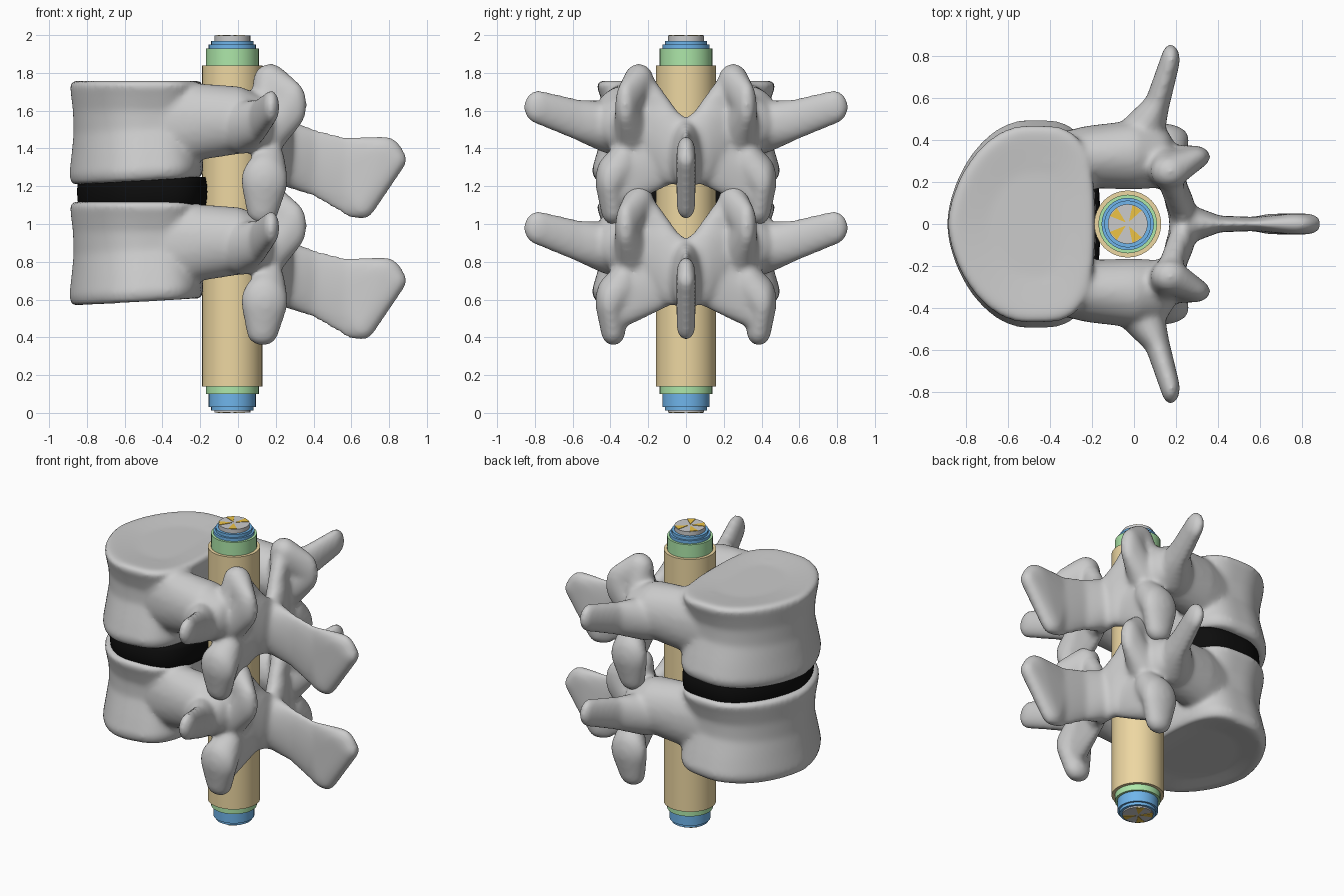
import bpy, bmesh, math

if "Cube" in bpy.data.objects:
    bpy.data.objects.remove(bpy.data.objects["Cube"])

def material(name, rgb):
    m = bpy.data.materials.new(name)
    m.diffuse_color = (*rgb, 1)
    m.use_nodes = True
    m.node_tree.nodes["Principled BSDF"].inputs["Base Color"].default_value = m.diffuse_color
    return m

def add_object(name, bm, mat=None, smooth=True):
    me = bpy.data.meshes.new(name)
    bmesh.ops.recalc_face_normals(bm, faces=bm.faces)
    bm.to_mesh(me)
    bm.free()
    if smooth:
        for p in me.polygons:
            p.use_smooth = True
    if mat:
        me.materials.append(mat)
    ob = bpy.data.objects.new(name, me)
    bpy.context.collection.objects.link(ob)
    return ob

ball = bmesh.new()
bmesh.ops.create_icosphere(ball, subdivisions=3, radius=1)
BALL = [v.co.copy() for v in ball.verts]
ball.free()

def hull(bm, blobs, side=1):
    """Convex skin around ellipsoids (x, y, z, rx, ry, rz)."""
    t = bmesh.new()
    for x, y, z, rx, ry, rz in blobs:
        for p in BALL:
            t.verts.new((x + p.x * rx, side * (y + p.y * ry), z + p.z * rz))
    bmesh.ops.convex_hull(t, input=t.verts[:])
    bmesh.ops.delete(t, geom=[v for v in t.verts if not v.link_faces], context='VERTS')
    me = bpy.data.meshes.new("tmp")
    t.to_mesh(me)
    t.free()
    bm.from_mesh(me)
    bpy.data.meshes.remove(me)

def chain(bm, blobs, side=1):
    for a, b in zip(blobs, blobs[1:]):
        hull(bm, [a, b], side)

def kidney_loft(bm, rings, tilt, front=0.39, back=0.315, half=0.49, cx=-0.50, n=64):
    """Rounded in front, squarer at the back; rings are (z, scale x, scale y)."""
    zmid = (rings[0][0] + rings[-1][0]) / 2
    loops = []
    for z, sx, sy in rings:
        loop = []
        for i in range(n):
            a = 2 * math.pi * i / n
            c, s = math.cos(a), math.sin(a)
            if c > 0:
                x, y = back * c ** 0.55, half * math.copysign(abs(s) ** 0.7, s)
            else:
                x, y = front * c, half * math.copysign(abs(s) ** 1.2, s)
            x, y = cx + x * sx, y * sy
            dz = tilt * (x + 0.88) / 0.7 if z < zmid else 0
            loop.append(bm.verts.new((x, y, z + dz)))
        loops.append(loop)
    for a, b in zip(loops, loops[1:]):
        for i in range(n):
            j = (i + 1) % n
            bm.faces.new((a[i], a[j], b[j], b[i]))
    bm.faces.new(loops[0][::-1])
    bm.faces.new(loops[-1])

# Vertebra: body, pedicles, processes and laminae fused by a voxel remesh
bm = bmesh.new()
kidney_loft(bm, [(1.225, .6, .6), (1.205, .93, .94), (1.215, .98, .99), (1.26, 1.01, 1.02),
                 (1.36, .98, .96), (1.48, .95, .88), (1.60, .96, .88), (1.68, .985, .93),
                 (1.735, 1.0, .97), (1.76, .96, .93), (1.757, .85, .82), (1.742, .5, .5)], 0.04)
bmesh.ops.recalc_face_normals(bm, faces=bm.faces)
for s in (1, -1):
    # pedicle, flowing out of the body's rear side
    chain(bm, [(-.42, .29, 1.52, .12, .13, .23), (-.22, .32, 1.54, .10, .15, .205),
               (0, .33, 1.55, .10, .165, .18), (.11, .32, 1.53, .09, .15, .15)], s)
    # transverse process
    chain(bm, [(.02, .40, 1.51, .12, .12, .14), (.11, .57, 1.55, .06, .06, .11),
               (.175, .785, 1.62, .045, .075, .09)], s)
    # superior articular process
    chain(bm, [(.14, .28, 1.56, .08, .11, .13), (.17, .25, 1.76, .09, .08, .09),
               (.29, .32, 1.63, .075, .055, .13), (.17, .28, 1.48, .07, .10, .13)], s)
    # lamina with its sloping upper edge
    chain(bm, [(.165, .24, 1.55, .06, .08, .22), (.225, .11, 1.43, .06, .05, .215),
               (.235, .02, 1.385, .07, .05, .19)], s)
    hull(bm, [(.17, .22, 1.72, .06, .06, .09), (.225, .03, 1.47, .05, .03, .10),
              (.18, .25, 1.5, .05, .06, .12)], s)
    hull(bm, [(.20, .10, 1.36, .05, .07, .16), (.17, .32, 1.28, .06, .08, .15),
              (.16, .34, 1.18, .06, .07, .09)], s)
    # inferior articular process
    chain(bm, [(.17, .33, 1.32, .08, .07, .12), (.14, .405, 1.23, .125, .075, .14),
               (.13, .385, 1.07, .085, .065, .075)], s)
# spinous process
chain(bm, [(.24, 0, 1.38, .07, .10, .18), (.40, 0, 1.325, .05, .04, .18),
           (.58, 0, 1.25, .06, .034, .21)])
hull(bm, [(.58, 0, 1.25, .06, .034, .215), (.77, 0, 1.385, .10, .05, .08),
          (.835, 0, 1.34, .06, .05, .06), (.655, 0, 1.10, .075, .05, .075)])
upper = add_object("upper_vertebra", bm)
rm = upper.modifiers.new("fuse", 'REMESH')
rm.mode = 'VOXEL'
rm.voxel_size = 0.014
rm.use_smooth_shade = True
sm = upper.modifiers.new("soften", 'SMOOTH')
sm.factor = 0.5
sm.iterations = 14
lower = upper.copy()
lower.name = "lower_vertebra"
lower.location.z = -0.64
bpy.context.collection.objects.link(lower)

# Disc between the bodies
bm = bmesh.new()
kidney_loft(bm, [(1.085, .6, .6), (1.09, .91, .90), (1.12, .93, .93), (1.17, .94, .94),
                 (1.22, .93, .93), (1.25, .91, .90), (1.25, .6, .6)], 0.0,
            front=.375, back=.36, half=.48)
add_object("disc", bm, material("black", (.004, .004, .004)))

# Cord: nested sheaths, each longer and thinner than the one around it
def cylinder(name, r, z0, z1, mat):
    bm = bmesh.new()
    bmesh.ops.create_cone(bm, cap_ends=True, segments=32, radius1=r, radius2=r, depth=z1 - z0)
    bmesh.ops.translate(bm, verts=bm.verts, vec=(-.03, 0, (z0 + z1) / 2))
    ob = add_object(name, bm, mat, smooth=False)
    bpy.context.view_layer.objects.active = ob
    ob.select_set(True)
    bpy.ops.object.shade_smooth_by_angle(angle=math.radians(30))
    ob.select_set(False)

cylinder("outer_sheath", .16, .14, 1.84, material("tan", (.85, .68, .36)))
cylinder("middle_sheath", .14, .10, 1.93, material("green", (.42, .80, .40)))
blue = material("blue", (.16, .46, .83))
cylinder("inner_sheath", .125, .03, 1.95, blue)
cylinder("thin_sheath", .112, .012, 1.97, blue)
cylinder("cord_core", .095, .003, 1.997, None)

# Gold wedges showing at both cord ends
bm = bmesh.new()
for deg in (60, 140, 220, 300):
    a = math.radians(deg)
    tri = [(.012, a), (.093, a - .28), (.093, a + .28)]
    bot = [bm.verts.new((-.03 + r * math.cos(t), r * math.sin(t), 0)) for r, t in tri]
    top = [bm.verts.new((v.co.x, v.co.y, 2)) for v in bot]
    bm.faces.new(bot[::-1])
    bm.faces.new(top)
    for i in range(3):
        j = (i + 1) % 3
        bm.faces.new((bot[i], bot[j], top[j], top[i]))
add_object("cord_wedges", bm, material("gold", (.85, .55, .06)), smooth=False)
